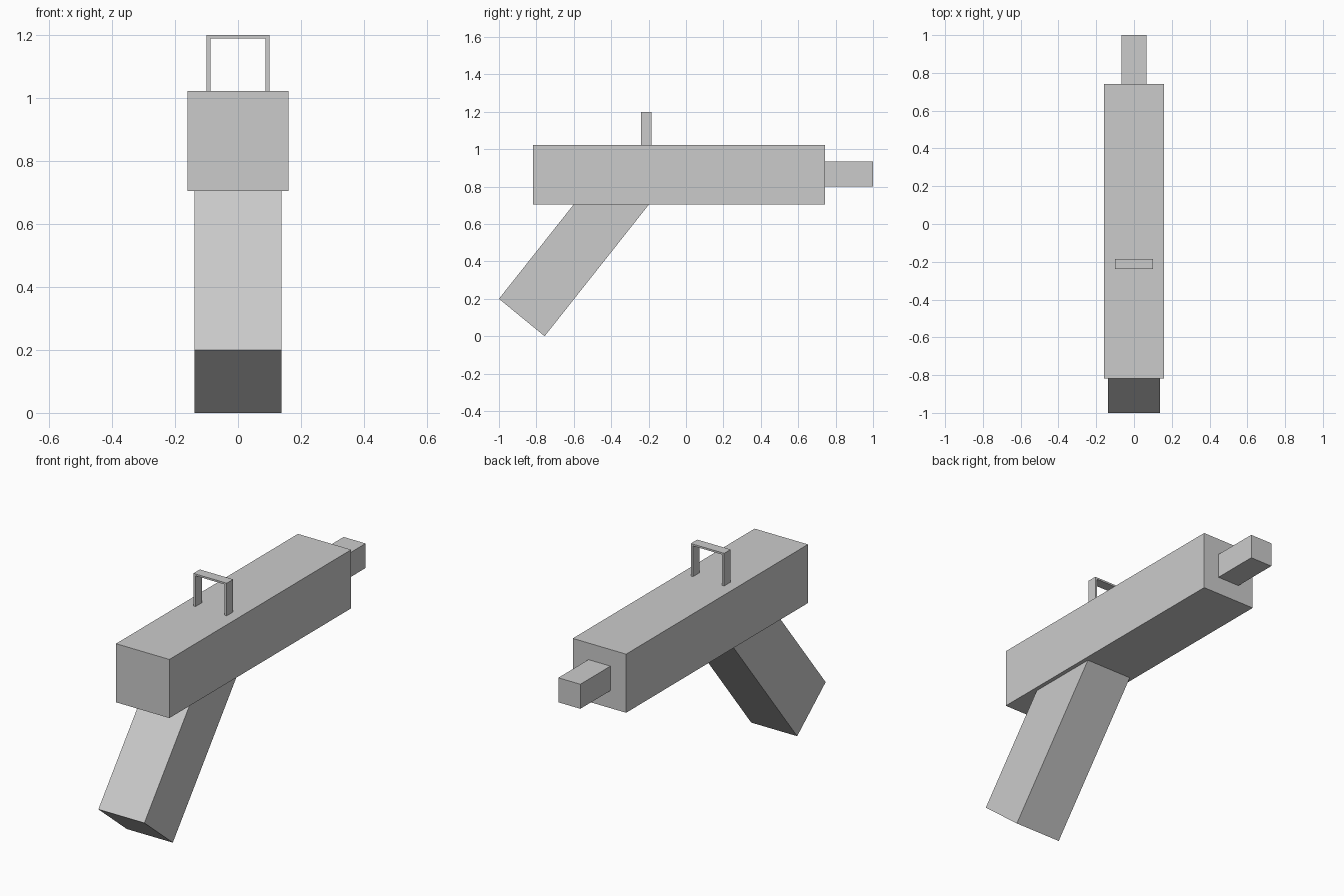
import bpy, bmesh

if "Cube" in bpy.data.objects:
    bpy.data.objects.remove(bpy.data.objects["Cube"])


def prism(name, profile, half_width, axis="x"):
    """Extrude a profile symmetrically: (y, z) points along x, or (x, z) points along y."""
    bm = bmesh.new()
    place = (lambda a, b: (-half_width, a, b)) if axis == "x" else (lambda a, b: (a, -half_width, b))
    step = (2 * half_width, 0, 0) if axis == "x" else (0, 2 * half_width, 0)
    face = bm.faces.new([bm.verts.new(place(a, b)) for a, b in profile])
    top = bmesh.ops.extrude_face_region(bm, geom=[face], use_keep_orig=True)["geom"]
    bmesh.ops.translate(bm, vec=step, verts=[v for v in top if isinstance(v, bmesh.types.BMVert)])
    bmesh.ops.recalc_face_normals(bm, faces=bm.faces)
    mesh = bpy.data.meshes.new(name)
    bm.to_mesh(mesh)
    bm.free()
    obj = bpy.data.objects.new(name, mesh)
    bpy.context.collection.objects.link(obj)
    return obj


def rect(a0, a1, b0, b1):
    return [(a0, b0), (a1, b0), (a1, b1), (a0, b1)]


# Main housing and the square barrel
prism("body", rect(-0.817, 0.742, 0.705, 1.023), 0.16)
prism("barrel", rect(0.70, 1.0, 0.80, 0.933), 0.066)

# Slanted grip, its upper end sunk into the body
prism("grip", [(-0.756, 0), (-0.162, 0.75), (-0.406, 0.95), (-1.0, 0.2)], 0.138)

# Thin open frame on top of the body
w, z0, z1, t = 0.10, 1.015, 1.20, 0.0125
sight = prism("top_sight", [(-w, z0), (-w + t, z0), (-w + t, z1 - 0.01), (w - t, z1 - 0.01),
                            (w - t, z0), (w, z0), (w, z1), (-w, z1)], 0.0275, "y")
sight.location.y = -0.212
